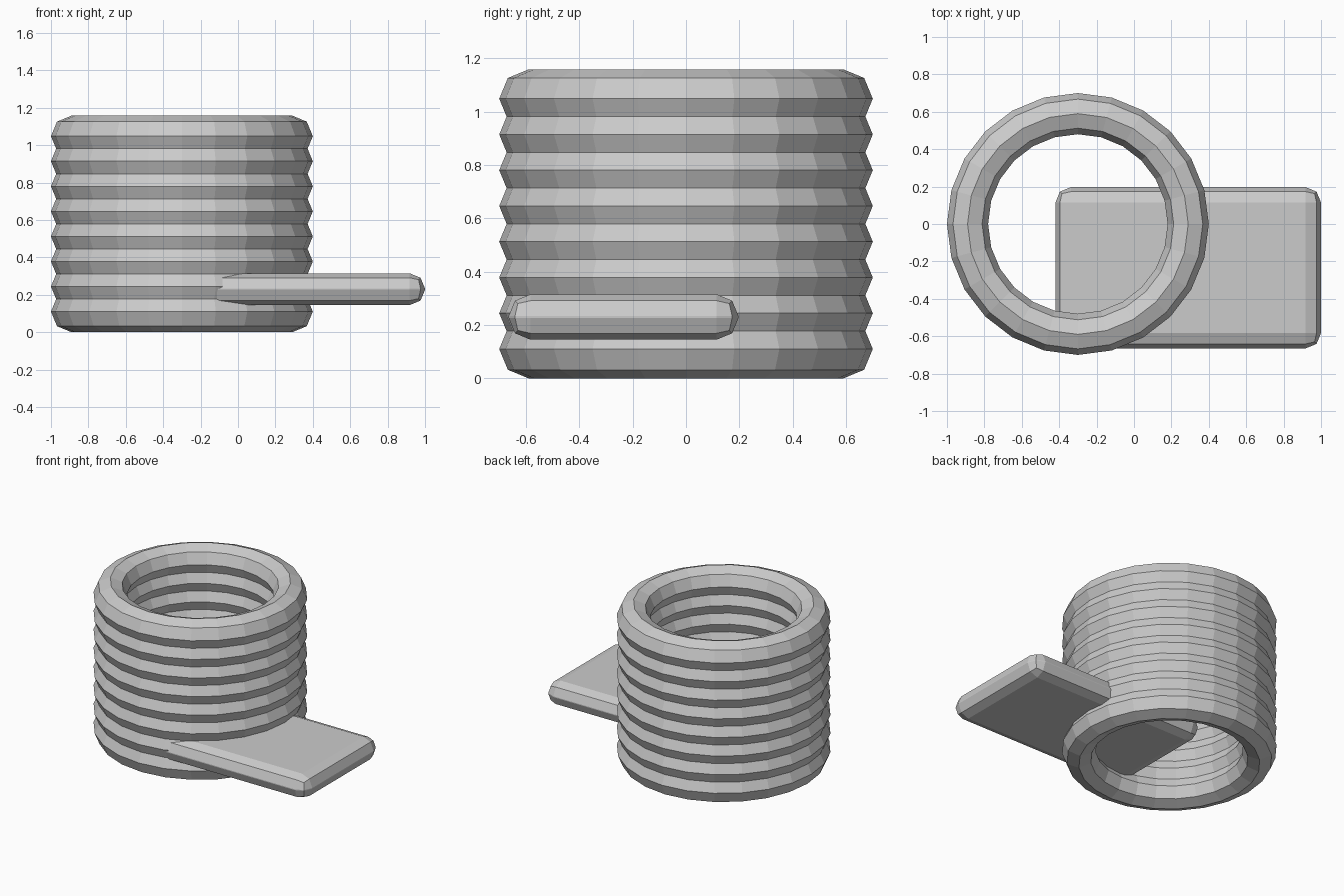
import bpy

if "Cube" in bpy.data.objects:
    bpy.data.objects.remove(bpy.data.objects["Cube"])

RINGS = 8
PITCH = 0.134
MINOR = 0.11

# Stack of overlapping octagonal-section rings forming the ribbed tube
for i in range(RINGS):
    bpy.ops.mesh.primitive_torus_add(
        major_segments=24, minor_segments=8,
        major_radius=0.59, minor_radius=MINOR,
        location=(-0.3, 0, MINOR + i * PITCH))
    bpy.context.object.name = f"ring_{i + 1}"

# Flat rounded plate passing through the lower rings
x0, x1, y0, y1, z0, z1 = -0.42, 1.0, -0.665, 0.197, 0.145, 0.315
bpy.ops.mesh.primitive_cube_add(
    size=1, location=((x0 + x1) / 2, (y0 + y1) / 2, (z0 + z1) / 2))
plate = bpy.context.object
plate.name = "plate"
plate.scale = (x1 - x0, y1 - y0, z1 - z0)
bpy.ops.object.transform_apply(location=False, rotation=False, scale=True)

# Rounded plate edges
bevel = plate.modifiers.new("rounded_edges", "BEVEL")
bevel.width = 0.082
bevel.segments = 2
bevel.limit_method = "NONE"
